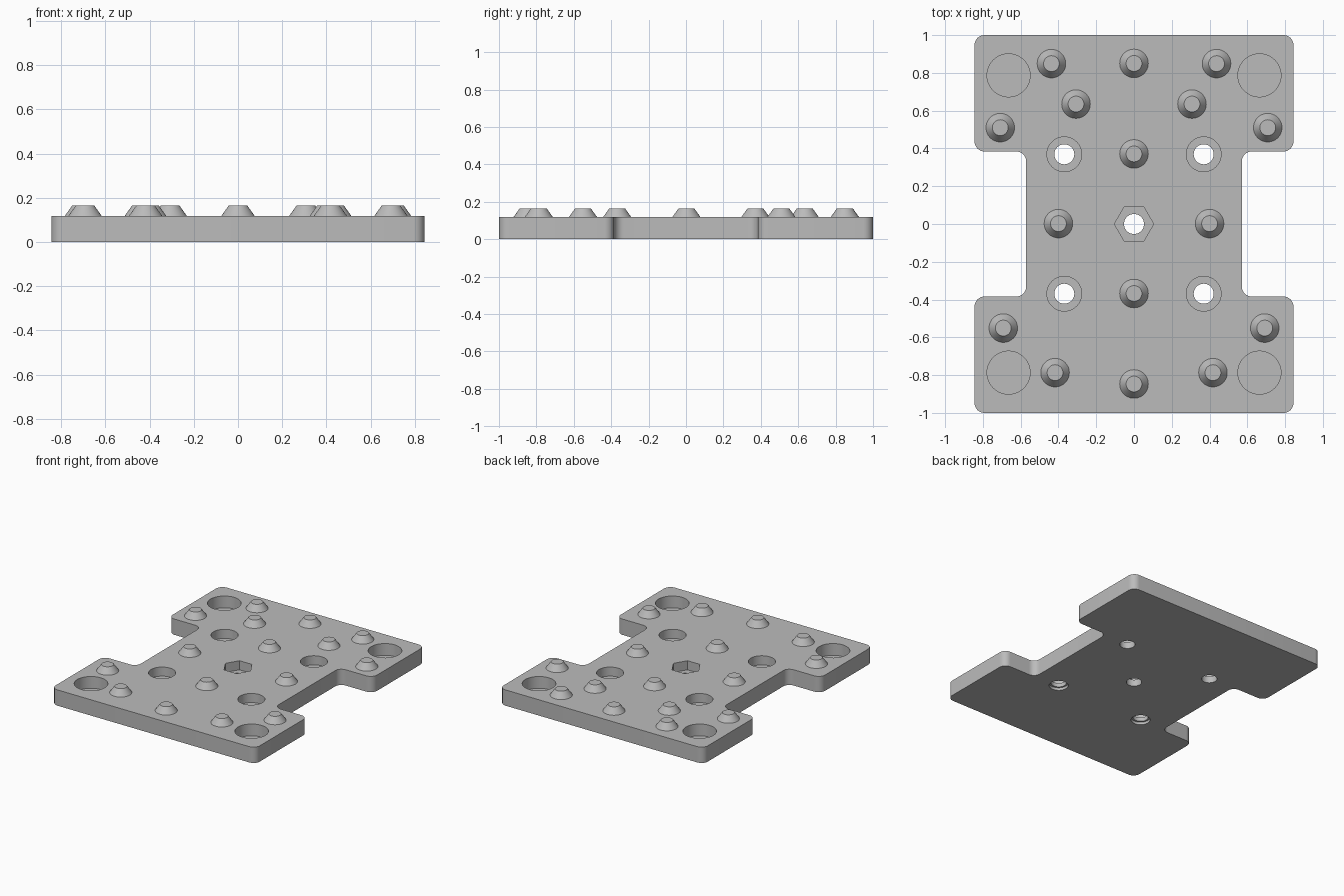
import bpy, bmesh, math

cube = bpy.data.objects.get("Cube")
if cube:
    bpy.data.objects.remove(cube, do_unlink=True)

TOP = 0.118        # plate thickness
STUD_TOP = 0.165

grey = bpy.data.materials.new("mid_grey")
grey.use_nodes = True
colour = (0.5, 0.5, 0.5, 1)
grey.diffuse_color = colour
grey.node_tree.nodes["Principled BSDF"].inputs["Base Color"].default_value = colour


def add_object(name, mesh, location=(0, 0, 0)):
    obj = bpy.data.objects.new(name, mesh)
    obj.location = location
    bpy.context.collection.objects.link(obj)
    return obj


def prism(name, r_low, r_high, z0, z1, sides=48):
    """Upright cone or cylinder from z0 to z1, first corner on the x axis."""
    bm = bmesh.new()
    rings = []
    for r, z in ((r_low, z0), (r_high, z1)):
        rings.append([bm.verts.new((r * math.cos(i * math.tau / sides),
                                    r * math.sin(i * math.tau / sides), z))
                      for i in range(sides)])
    low, high = rings
    bm.faces.new(low[::-1])
    bm.faces.new(high)
    for i in range(sides):
        j = (i + 1) % sides
        bm.faces.new((low[i], low[j], high[j], high[i]))
    mesh = bpy.data.meshes.new(name)
    bm.to_mesh(mesh)
    bm.free()
    mesh.materials.append(grey)
    return mesh


def smooth(obj):
    bpy.ops.object.select_all(action='DESELECT')
    obj.select_set(True)
    bpy.context.view_layer.objects.active = obj
    bpy.ops.object.shade_smooth_by_angle(angle=math.radians(30))


# Base plate: H-shaped outline, extruded, with rounded vertical corners
W, WAIST, NOTCH = 0.844, 0.571, 0.384
half = [(W, -1), (W, -NOTCH), (WAIST, -NOTCH), (WAIST, NOTCH), (W, NOTCH), (W, 1)]
outline = half + [(-x, y) for x, y in reversed(half)]
bm = bmesh.new()
bottom = bm.faces.new([bm.verts.new((x, y, 0)) for x, y in outline])
extruded = bmesh.ops.extrude_face_region(bm, geom=[bottom])["geom"]
for v in extruded:
    if isinstance(v, bmesh.types.BMVert):
        v.co.z = TOP
upright = [e for e in bm.edges if abs(e.verts[0].co.z - e.verts[1].co.z) > 0.01]
bmesh.ops.bevel(bm, geom=upright, offset=0.052, segments=8, profile=0.5, affect='EDGES')
bmesh.ops.recalc_face_normals(bm, faces=bm.faces)
plate_mesh = bpy.data.meshes.new("base_plate")
bm.to_mesh(plate_mesh)
bm.free()
plate_mesh.materials.append(grey)
plate = add_object("base_plate", plate_mesh)

# Cutters for the pockets, screw holes and central nut recess
corner_pocket = prism("pocket_cutter", 0.114, 0.114, 0.03, 0.2)
counterbore = prism("counterbore_cutter", 0.092, 0.092, 0.05, 0.2)
through_hole = prism("hole_cutter", 0.053, 0.053, -0.1, 0.2)
under_bore = prism("under_bore_cutter", 0.066, 0.066, -0.1, 0.02)
nut_recess = prism("nut_cutter", 0.104, 0.104, 0.05, 0.2, sides=6)
cuts = [(nut_recess, 0, 0), (through_hole, 0, 0)]
for sx in (-1, 1):
    cuts.append((under_bore, sx * 0.369, -0.369))
    for sy in (-1, 1):
        cuts.append((corner_pocket, sx * 0.664, sy * 0.787))
        cuts.append((counterbore, sx * 0.369, sy * 0.369))
        cuts.append((through_hole, sx * 0.369, sy * 0.369))

cutters = []
for mesh, x, y in cuts:
    cutter = add_object(mesh.name, mesh, (x, y, 0))
    cutter.hide_render = True
    cutters.append(cutter)
    mod = plate.modifiers.new("cut", 'BOOLEAN')
    mod.operation = 'DIFFERENCE'
    mod.solver = 'EXACT'
    mod.object = cutter

# Bake the cuts into the plate and drop the cutters
bpy.context.view_layer.update()
evaluated = plate.evaluated_get(bpy.context.evaluated_depsgraph_get())
baked = bpy.data.meshes.new_from_object(evaluated)
plate.modifiers.clear()
plate.data = baked
for cutter in cutters:
    bpy.data.objects.remove(cutter, do_unlink=True)
smooth(plate)

# Tapered studs: centre line, then mirrored pairs
stud_mesh = prism("stud", 0.077, 0.042, TOP - 0.002, STUD_TOP)
centre = [(0, 0.85), (0, 0.371), (0, -0.368), (0, -0.847)]
paired = [(0.437, 0.849), (0.307, 0.635), (0.708, 0.51),
          (0.4, 0.002), (0.692, -0.551), (0.418, -0.787)]
for x, y in centre + paired + [(-x, y) for x, y in paired]:
    stud = add_object("stud", stud_mesh, (x, y, 0))
smooth(stud)
